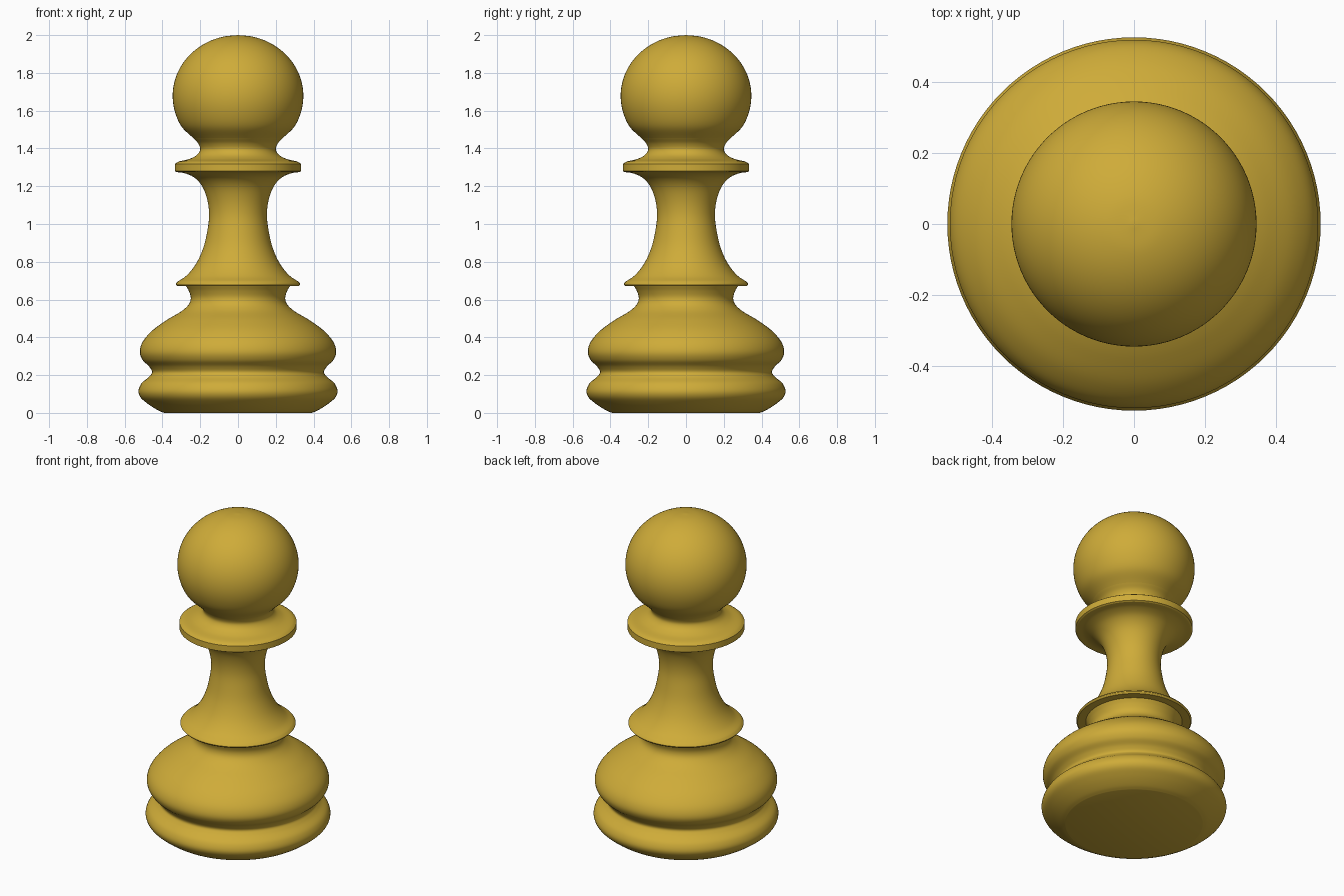
import bpy, bmesh
from math import sin, cos, pi, sqrt, radians
from mathutils import Vector

if "Cube" in bpy.data.objects:
    bpy.data.objects.remove(bpy.data.objects["Cube"])

SEGMENTS = 96

mat = bpy.data.materials.new("golden_yellow")
mat.diffuse_color = (0.62, 0.41, 0.04, 1)
mat.use_nodes = True
mat.node_tree.nodes["Principled BSDF"].inputs["Base Color"].default_value = mat.diffuse_color


def smooth_curve(pts, steps=6):
    """Centripetal-like smooth curve through (radius, z) points."""
    if len(pts) < 3:
        return [Vector(p) for p in pts]
    p = [Vector(q) for q in pts]
    p = [2 * p[0] - p[1]] + p + [2 * p[-1] - p[-2]]
    out = []
    for i in range(1, len(p) - 2):
        a, b, c, d = p[i - 1:i + 3]
        t1 = sqrt((b - a).length)
        t2 = t1 + sqrt((c - b).length)
        t3 = t2 + sqrt((d - c).length)
        for s in range(steps):
            t = t1 + (t2 - t1) * s / steps
            a1 = a.lerp(b, t / t1)
            a2 = b.lerp(c, (t - t1) / (t2 - t1))
            a3 = c.lerp(d, (t - t2) / (t3 - t2))
            b1 = a1.lerp(a2, t / t2)
            b2 = a2.lerp(a3, (t - t1) / (t3 - t1))
            out.append(b1.lerp(b2, (t - t1) / (t2 - t1)))
    return out + [p[-2]]


def lathe(name, chains):
    """Spin smooth chains, joined at crisp corners, around the z axis."""
    prof = []
    for ch in chains:
        pts = smooth_curve(ch)
        prof += pts[1:] if prof else pts
    bm = bmesh.new()
    rings = []
    for r, z in prof:
        if r < 1e-4:
            rings.append([bm.verts.new((0, 0, z))] * SEGMENTS)
        else:
            rings.append([bm.verts.new((r * cos(2 * pi * k / SEGMENTS),
                                        r * sin(2 * pi * k / SEGMENTS), z))
                          for k in range(SEGMENTS)])
    for lo, hi in zip(rings, rings[1:]):
        for k in range(SEGMENTS):
            j = (k + 1) % SEGMENTS
            bm.faces.new(list(dict.fromkeys((lo[k], lo[j], hi[j], hi[k]))))
    mesh = bpy.data.meshes.new(name)
    bm.to_mesh(mesh)
    bm.free()
    obj = bpy.data.objects.new(name, mesh)
    bpy.context.collection.objects.link(obj)
    mesh.materials.append(mat)
    bpy.ops.object.select_all(action='DESELECT')
    obj.select_set(True)
    bpy.context.view_layer.objects.active = obj
    bpy.ops.object.shade_smooth_by_angle(angle=radians(40))


# Base: flat foot, lower ring, groove, broad bulge, neck under the collar
lathe("base", [
    [(0, 0), (0.39, 0)],
    [(0.39, 0), (0.42, 0.012), (0.48, 0.05), (0.518, 0.085), (0.527, 0.115),
     (0.512, 0.155), (0.47, 0.192), (0.455, 0.215), (0.47, 0.245),
     (0.505, 0.28), (0.52, 0.32), (0.508, 0.37), (0.46, 0.43), (0.38, 0.49),
     (0.29, 0.545), (0.257, 0.58), (0.25, 0.61), (0.26, 0.645), (0.275, 0.672)],
])

# Stem: thin lower collar flaring up into the waist and out to the upper collar
lathe("stem", [
    [(0.275, 0.672), (0.322, 0.672)],
    [(0.322, 0.672), (0.329, 0.682), (0.318, 0.696)],
    [(0.318, 0.696), (0.275, 0.725), (0.225, 0.785), (0.185, 0.87),
     (0.163, 0.96), (0.153, 1.05), (0.163, 1.13), (0.19, 1.2),
     (0.23, 1.245), (0.28, 1.268), (0.325, 1.275)],
])

# Upper collar: upright rim with a dished top leading to the head's neck
lathe("upper_collar", [
    [(0.325, 1.275), (0.334, 1.28)],
    [(0.334, 1.28), (0.334, 1.318)],
    [(0.334, 1.318), (0.315, 1.33), (0.255, 1.345), (0.215, 1.368),
     (0.2, 1.395), (0.21, 1.425), (0.236, 1.454)],
])

# Head: slightly flattened ball
RX, RZ, CZ = 0.346, 0.322, 1.678
START = -0.765
ball = [(RX * cos(a), CZ + RZ * sin(a))
        for a in (START + (pi / 2 - START) * i / 10 for i in range(11))]
lathe("head", [[(0.236, 1.454)] + ball[1:]])
